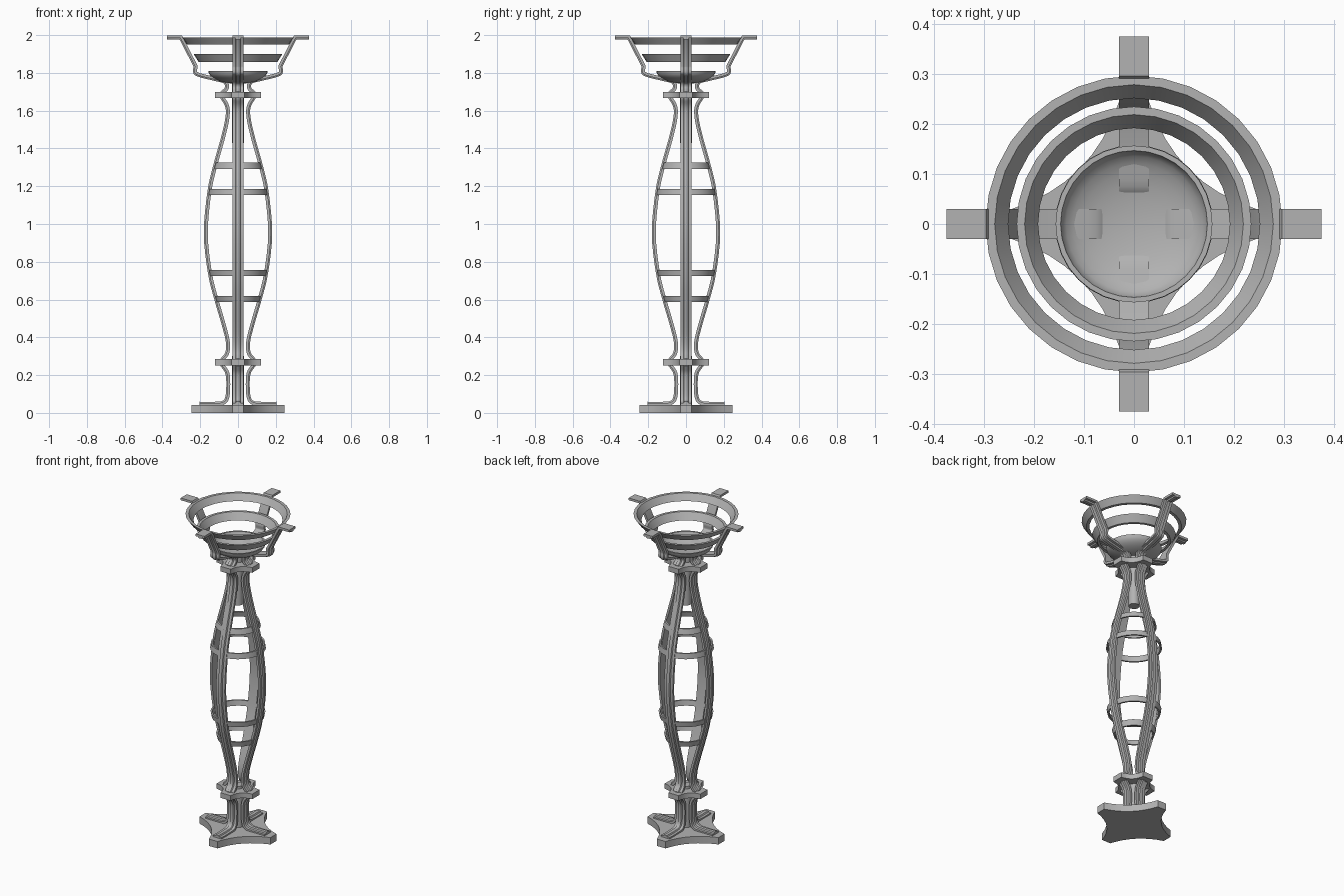
import bpy, bmesh, math
from mathutils import Vector, Matrix

cube = bpy.data.objects.get("Cube")
if cube:
    bpy.data.objects.remove(cube, do_unlink=True)

metal = bpy.data.materials.new("grey_metal")
metal.use_nodes = True
GREY = (0.45, 0.45, 0.45, 1)
metal.diffuse_color = GREY
metal.node_tree.nodes["Principled BSDF"].inputs["Base Color"].default_value = GREY


def finish(name, bm, angle=35):
    bmesh.ops.recalc_face_normals(bm, faces=bm.faces)
    mesh = bpy.data.meshes.new(name)
    bm.to_mesh(mesh)
    bm.free()
    mesh.materials.append(metal)
    ob = bpy.data.objects.new(name, mesh)
    bpy.context.collection.objects.link(ob)
    bpy.ops.object.select_all(action='DESELECT')
    ob.select_set(True)
    bpy.context.view_layer.objects.active = ob
    bpy.ops.object.shade_smooth_by_angle(angle=math.radians(angle))
    return ob


def lathe(name, profile, sides=32):
    """Turn a closed (radius, z) outline around the z axis."""
    bm = bmesh.new()
    rings = [[bm.verts.new((r * math.cos(a), r * math.sin(a), z)) for r, z in profile]
             for a in (2 * math.pi * i / sides for i in range(sides))]
    n = len(profile)
    for i in range(sides):
        a, b = rings[i], rings[(i + 1) % sides]
        for j in range(n):
            k = (j + 1) % n
            bm.faces.new((a[j], b[j], b[k], a[k]))
    bmesh.ops.remove_doubles(bm, verts=bm.verts, dist=1e-5)
    return finish(name, bm)


def band(name, r_low, r_high, z_low, z_high, thick):
    return lathe(name, [(r_low - thick, z_low), (r_low, z_low),
                        (r_high, z_high), (r_high - thick, z_high)])


def star_plate(name, tip, half, pull, z_low, z_high, steps=8):
    """Four-pointed plate with concave sides and blunt tips."""
    bm = bmesh.new()
    p0, c, p2 = Vector((tip, half, z_low)), Vector((pull, pull, z_low)), Vector((half, tip, z_low))
    verts = []
    for q in range(4):
        turn = Matrix.Rotation(q * math.pi / 2, 3, 'Z')
        for i in range(steps + 1):
            t = i / steps
            verts.append(bm.verts.new(turn @ (p0 * (1 - t) ** 2 + c * 2 * t * (1 - t) + p2 * t * t)))
    face = bm.faces.new(verts)
    ext = bmesh.ops.extrude_face_region(bm, geom=[face])
    top = [v for v in ext['geom'] if isinstance(v, bmesh.types.BMVert)]
    bmesh.ops.translate(bm, verts=top, vec=(0, 0, z_high - z_low))
    return finish(name, bm)


def smooth_path(pts, steps=4):
    """Catmull-Rom curve through the points."""
    p = [Vector(v) for v in pts]
    p = [p[0] * 2 - p[1]] + p + [p[-1] * 2 - p[-2]]
    out = []
    for a, b, c, d in zip(p, p[1:], p[2:], p[3:]):
        for i in range(steps):
            t = i / steps
            out.append(0.5 * (2 * b + (c - a) * t + (2 * a - 5 * b + 4 * c - d) * t * t
                              + (3 * b - a - 3 * c + d) * t ** 3))
    return out + [p[-2]]


def leg(name, path, section, turn):
    """Sweep a ribbed section along a radial path, then turn it into place."""
    bm = bmesh.new()
    rows = []
    for i, p in enumerate(path):
        t1 = (p - path[max(i - 1, 0)]).normalized() if i else (path[1] - p).normalized()
        t2 = (path[i + 1] - p).normalized() if i + 1 < len(path) else t1
        t = (t1 + t2).normalized()
        miter = 1 / max(t.dot(t1), 0.75)
        n = Vector((t.y, -t.x)) * miter
        rows.append([bm.verts.new((p.x + n.x * d, w, p.y + n.y * d)) for w, d in section])
    m = len(section)
    for a, b in zip(rows, rows[1:]):
        for j in range(m):
            k = (j + 1) % m
            bm.faces.new((a[j], a[k], b[k], b[j]))
    bm.faces.new(rows[0])
    bm.faces.new(rows[-1])
    bm.transform(Matrix.Rotation(turn, 4, 'Z'))
    return finish(name, bm)


# Base and the two collars
star_plate("base_plate", 0.245, 0.03, 0.082, 0, 0.043)
star_plate("lower_collar", 0.123, 0.035, 0.044, 0.252, 0.284)
star_plate("upper_collar", 0.123, 0.035, 0.044, 1.666, 1.698)

# Four ribbed legs: foot, belly, neck and flared basket arm
foot = [(0.205, 0.052), (0.12, 0.052), (0.078, 0.058), (0.06, 0.085), (0.055, 0.15),
        (0.06, 0.21), (0.085, 0.25)]
belly = [(0.085, 0.285), (0.06, 0.32), (0.058, 0.38), (0.08, 0.47), (0.118, 0.6), (0.152, 0.74),
         (0.174, 0.95), (0.155, 1.17), (0.124, 1.31), (0.082, 1.46), (0.06, 1.56),
         (0.06, 1.62), (0.085, 1.666)]
neck = [(0.085, 1.698), (0.062, 1.722), (0.072, 1.75), (0.12, 1.764), (0.205, 1.785),
        (0.23, 1.802), (0.228, 1.835)]
arm = [Vector((0.305, 1.984)), Vector((0.375, 1.984))]
path = smooth_path(foot) + smooth_path(belly) + smooth_path(neck) + arm
section = [(-0.03, -0.014), (0.03, -0.014), (0.03, 0), (0.014, 0), (0.01, 0.007),
           (-0.01, 0.007), (-0.014, 0), (-0.03, 0)]
for i, side in enumerate(("left", "back", "right", "front")):
    leg(side + "_leg", path, section, i * math.pi / 2)

# Hoops inside the belly
band("belly_hoop_1", 0.115, 0.124, 0.587, 0.62, 0.01)
band("belly_hoop_2", 0.149, 0.155, 0.725, 0.757, 0.01)
band("belly_hoop_3", 0.158, 0.153, 1.153, 1.186, 0.01)
band("belly_hoop_4", 0.129, 0.12, 1.292, 1.325, 0.01)

# Basket rings
band("basket_upper_ring", 0.27, 0.297, 1.95, 1.988, 0.018)
band("basket_lower_ring", 0.208, 0.235, 1.857, 1.9, 0.016)

# Shallow bowl
arc = [i / 8 for i in range(9)]
outer = [(0.157 * math.sin(t * math.pi / 2), 1.81 - 0.068 * math.cos(t * math.pi / 2)) for t in arc]
inner = [(0.147 * math.sin(t * math.pi / 2), 1.81 - 0.055 * math.cos(t * math.pi / 2)) for t in arc]
lathe("bowl", outer + inner[::-1])

# Central spindle ends
lathe("upper_spindle", [(0, 1.43), (0.032, 1.43), (0.032, 1.75), (0, 1.75)], 16)
lathe("lower_spindle", [(0, 0.04), (0.032, 0.04), (0.032, 0.3), (0, 0.3)], 16)
